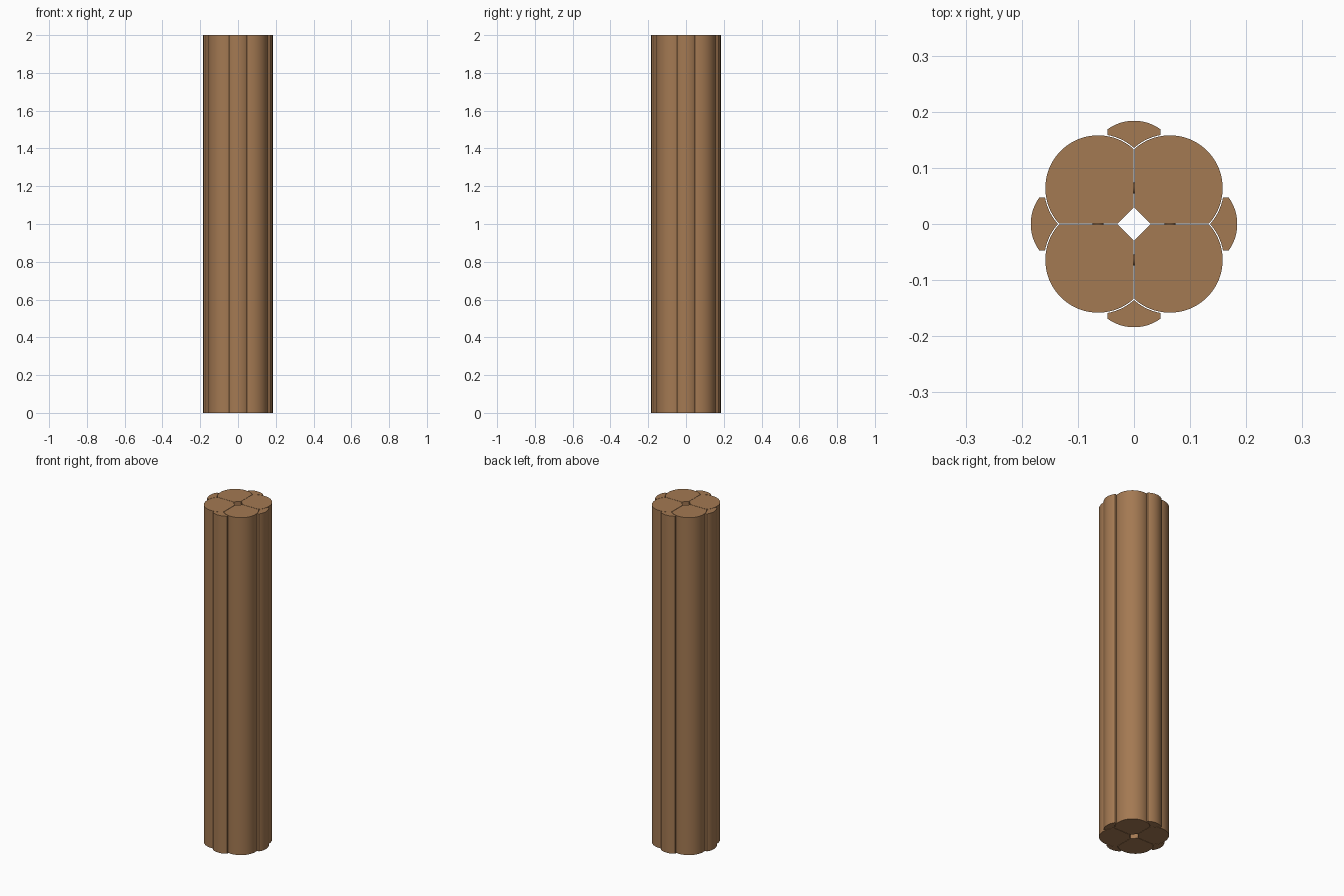
import bpy
import bmesh
from math import sin, cos, pi, sqrt, atan2, radians
from mathutils import Matrix

HEIGHT = 2.0
CENTRE = 0.064      # log axis offset in x and y
RADIUS = 0.094      # log radius
GAP = 0.001         # half of the seam between logs
CHAMFER = 0.029     # cut at the core
COVER_HALF = 0.047  # half width of a cover strip

cube = bpy.data.objects.get("Cube")
if cube:
    bpy.data.objects.remove(cube)

wood = bpy.data.materials.new("brown_wood")
wood.use_nodes = True
colour = (0.37, 0.192, 0.085, 1)
wood.diffuse_color = colour
wood.node_tree.nodes["Principled BSDF"].inputs["Base Color"].default_value = colour


def finish(obj):
    obj.data.materials.append(wood)
    bpy.ops.object.select_all(action='DESELECT')
    obj.select_set(True)
    bpy.context.view_layer.objects.active = obj
    bpy.ops.object.shade_smooth_by_angle(angle=radians(30))


def extrude_profile(name, points, turn):
    """Extrude a flat outline to full height, turned about z."""
    bm = bmesh.new()
    face = bm.faces.new([bm.verts.new((x, y, 0)) for x, y in points])
    top = bmesh.ops.extrude_face_region(bm, geom=[face])["geom"]
    bmesh.ops.translate(bm, vec=(0, 0, HEIGHT),
                        verts=[v for v in top if isinstance(v, bmesh.types.BMVert)])
    bmesh.ops.recalc_face_normals(bm, faces=bm.faces)
    bmesh.ops.rotate(bm, verts=bm.verts, matrix=Matrix.Rotation(turn, 3, 'Z'))
    mesh = bpy.data.meshes.new(name)
    bm.to_mesh(mesh)
    bm.free()
    obj = bpy.data.objects.new(name, mesh)
    bpy.context.collection.objects.link(obj)
    finish(obj)


def arc(cx, cy, r, start, end, steps):
    angles = [start + (end - start) * i / steps for i in range(steps + 1)]
    return [(cx + r * cos(a), cy + r * sin(a)) for a in angles]


# Log outline: round outside, two flat seams, chamfer at the core
side = CENTRE - GAP
reach = sqrt(RADIUS ** 2 - side ** 2)
swing = atan2(side, reach)
log = arc(CENTRE, CENTRE, RADIUS, -swing, pi / 2 + swing, 48)
log += [(GAP, CHAMFER), (CHAMFER, GAP)]
log[0] = (CENTRE + reach, GAP)

# Cover outline: domed outside, hollow flanks that follow the logs
hollow = RADIUS + 0.002
first = pi - atan2(sqrt(hollow ** 2 - CENTRE ** 2), CENTRE)
last = pi - atan2(sqrt(hollow ** 2 - (CENTRE - COVER_HALF) ** 2), CENTRE - COVER_HALF)
flank = arc(CENTRE, CENTRE, hollow, first, last, 10)
dome = 0.0812
spread = atan2(COVER_HALF, sqrt(dome ** 2 - COVER_HALF ** 2))
crown = arc(0, 0.184 - dome, dome, pi / 2 - spread, pi / 2 + spread, 20)
cover = flank + crown + [(-x, y) for x, y in reversed(flank[1:])]

names = ["back_left", "back_right", "front_right", "front_left"]
sides = ["back", "right", "front", "left"]
for i in range(4):
    turn = i * pi / 2
    extrude_profile(names[i] + "_log", log, turn)
    extrude_profile(sides[i] + "_cover_strip", cover, turn)

    # Dowels that pin neighbouring logs together across the seam
    for level in range(4):
        place = Matrix.Rotation(turn, 4, 'Z') @ Matrix.Translation(
            (0, CENTRE, HEIGHT * (level + 0.5) / 4))
        bpy.ops.mesh.primitive_cylinder_add(vertices=16, radius=0.01, depth=0.04)
        dowel = bpy.context.object
        dowel.name = f"{sides[i]}_dowel_{level + 1}"
        dowel.matrix_world = place @ Matrix.Rotation(pi / 2, 4, 'Y')
        finish(dowel)
